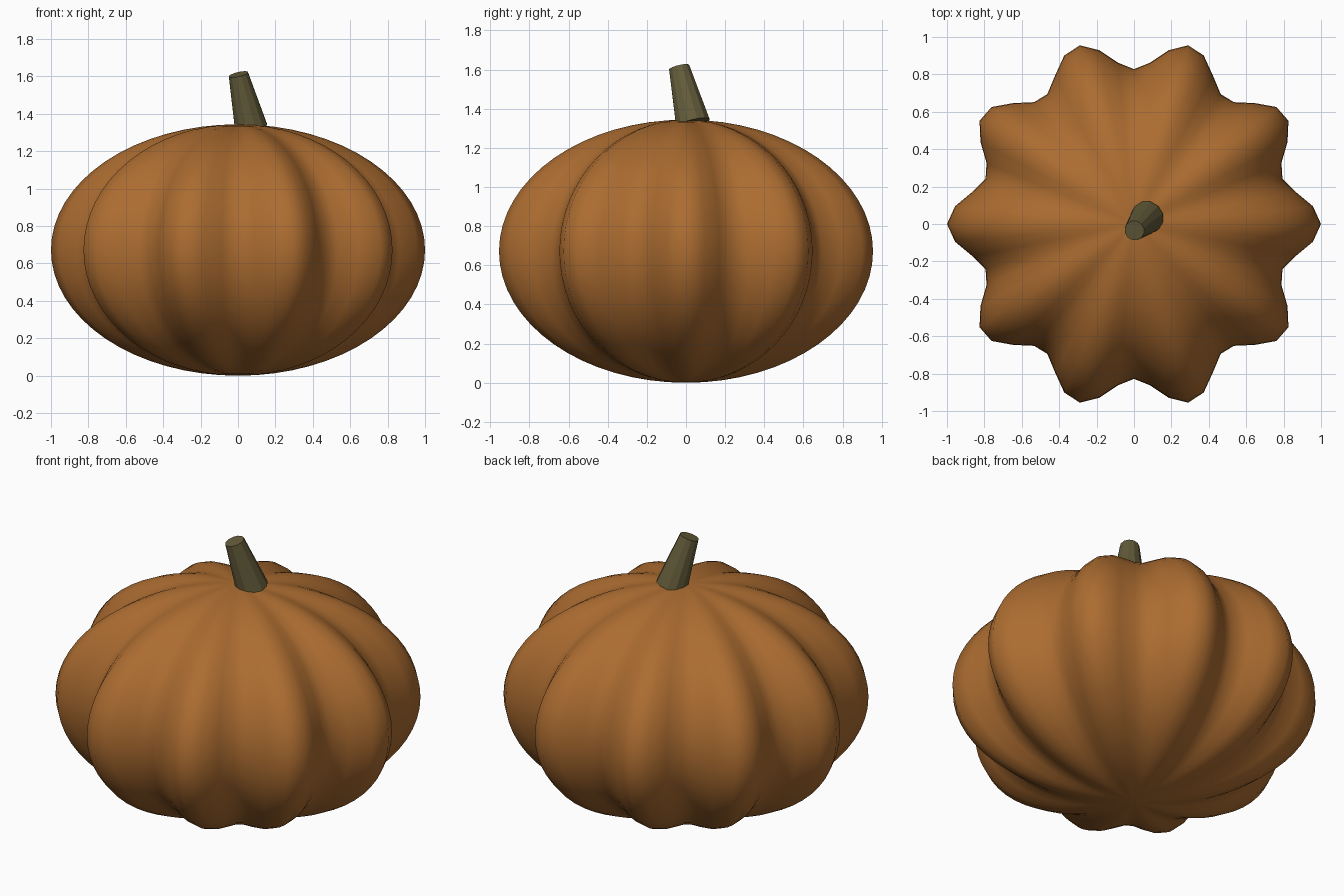
import bpy
import math
from mathutils import Vector

if "Cube" in bpy.data.objects:
    bpy.data.objects.remove(bpy.data.objects["Cube"])


def material(name, rgb):
    mat = bpy.data.materials.new(name)
    mat.use_nodes = True
    color = (*rgb, 1.0)
    mat.diffuse_color = color
    mat.node_tree.nodes["Principled BSDF"].inputs["Base Color"].default_value = color
    return mat


orange = material("dull orange", (0.41, 0.15, 0.03))
olive = material("olive brown", (0.125, 0.105, 0.042))

# Ribbed body: a squashed sphere whose radius swells in ten lobes
LOBES = 10
HALF_HEIGHT = 0.672
bpy.ops.mesh.primitive_uv_sphere_add(segments=64, ring_count=32, radius=1)
body = bpy.context.object
body.name = "pumpkin_body"
for v in body.data.vertices:
    angle = math.atan2(v.co.y, v.co.x)
    swell = 0.914 + 0.086 * math.cos(LOBES * angle)
    v.co = (v.co.x * swell, v.co.y * swell, (v.co.z + 1) * HALF_HEIGHT)
body.data.materials.append(orange)
bpy.ops.object.shade_smooth()

# Leaning, tapered stem
base, tip = Vector((0.07, 0.035, 1.325)), Vector((0.002, -0.035, 1.611))
axis = tip - base
bpy.ops.mesh.primitive_cone_add(
    vertices=12, radius1=0.09, radius2=0.054, depth=axis.length,
    location=(base + tip) / 2, rotation=axis.to_track_quat("Z", "Y").to_euler())
stem = bpy.context.object
stem.name = "stem"
stem.data.materials.append(olive)
bpy.ops.object.shade_flat()
